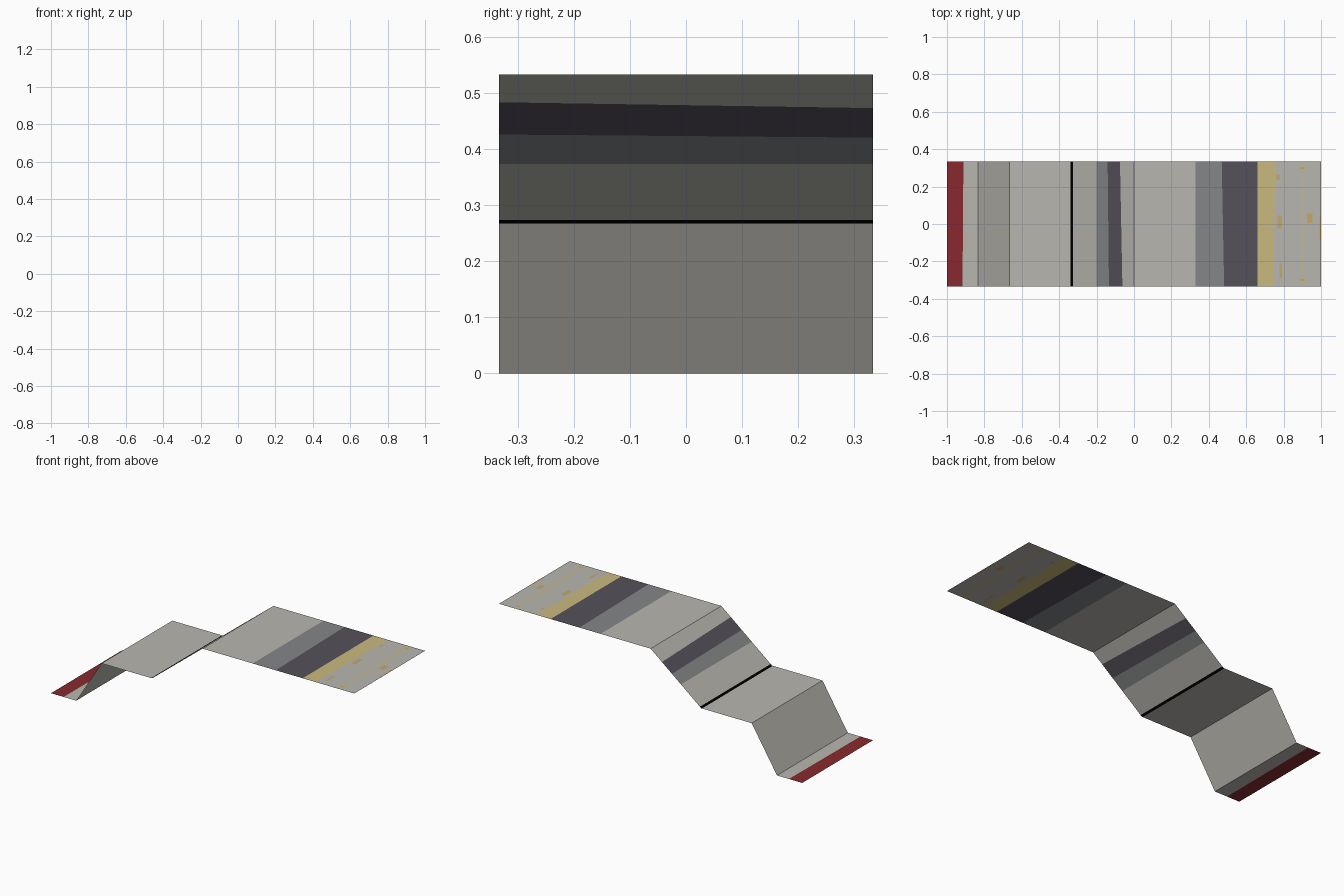
import bpy, bmesh

if "Cube" in bpy.data.objects:
    bpy.data.objects.remove(bpy.data.objects["Cube"])

HALF = 1 / 3          # half width of the sheet
TOP = 0.533


def mat(name, rgb):
    m = bpy.data.materials.new(name)
    m.diffuse_color = (*rgb, 1)
    m.use_nodes = True
    m.node_tree.nodes["Principled BSDF"].inputs["Base Color"].default_value = m.diffuse_color
    return m


MATS = {
    "concrete": mat("concrete", (0.48, 0.47, 0.43)),
    "red": mat("red", (0.245, 0.023, 0.026)),
    "grey": mat("mid grey", (0.23, 0.24, 0.245)),
    "dark": mat("dark grey", (0.093, 0.082, 0.104)),
    "yellow": mat("yellow", (0.59, 0.49, 0.21)),
    "orange": mat("worn orange", (0.58, 0.38, 0.14)),
    "black": mat("black", (0, 0, 0)),
}
KEYS = list(MATS)

# Folded side profile (x, z)
PROFILE = [(-1, 0), (-5 / 6, 0), (-2 / 3, 0.267), (-1 / 3, 0.267), (0, TOP), (1, TOP)]


def height(x):
    for (x0, z0), (x1, z1) in zip(PROFILE, PROFILE[1:]):
        if x <= x1 + 1e-6:
            return z0 + (z1 - z0) * (x - x0) / (x1 - x0)
    return TOP


# Bands along the sheet: end x at the front edge, at the back edge, colour
BANDS = [
    (-0.917, -0.912, "red"), (-5 / 6, -5 / 6, "concrete"), (-2 / 3, -2 / 3, "concrete"),
    (-0.339, -0.339, "concrete"), (-1 / 3, -1 / 3, "black"), (-0.325, -0.325, "black"),
    (-0.2, -0.2, "concrete"), (-0.134, -0.141, "grey"), (-0.062, -0.075, "dark"),
    (0, 0, "concrete"), (0.33, 0.33, "concrete"), (0.482, 0.469, "grey"),
    (0.66, 0.66, "dark"), (0.745, 0.755, "yellow"), (0.892, 0.892, "concrete"),
    (0.902, 0.902, "yellow"), (1, 1, "concrete"),
]


def make(name, bm, mats):
    me = bpy.data.meshes.new(name)
    bm.to_mesh(me)
    bm.free()
    for m in mats:
        me.materials.append(m)
    ob = bpy.data.objects.new(name, me)
    bpy.context.collection.objects.link(ob)
    return ob


# Folded sheet
bm = bmesh.new()


def station(xf, xb):
    return (bm.verts.new((xf, -HALF, height(xf))), bm.verts.new((xb, HALF, height(xb))))


prev = station(-1, -1)
for xf, xb, colour in BANDS:
    cur = station(xf, xb)
    face = bm.faces.new((prev[0], cur[0], cur[1], prev[1]))
    face.material_index = KEYS.index(colour)
    prev = cur
make("folded_sheet", bm, MATS.values())

# Worn flecks on the upper deck, very thin plates showing on both sides
bm = bmesh.new()
for x, y, w, d in [(0.78, 0.01, 0.025, 0.07), (0.785, -0.25, 0.012, 0.08),
                   (0.94, 0.03, 0.03, 0.05), (0.77, 0.25, 0.015, 0.03),
                   (0.9, 0.3, 0.03, 0.012), (0.9, -0.3, 0.03, 0.012),
                   (0.995, -0.02, 0.008, 0.12)]:
    for side in (-1, 1):
        pts = [(-w, -d), (w, -d), (w, d), (-w, d)][::side]
        bm.faces.new([bm.verts.new((x + a / 2, y + b / 2, TOP + side * 0.001)) for a, b in pts])
make("worn_flecks", bm, [MATS["orange"]])
